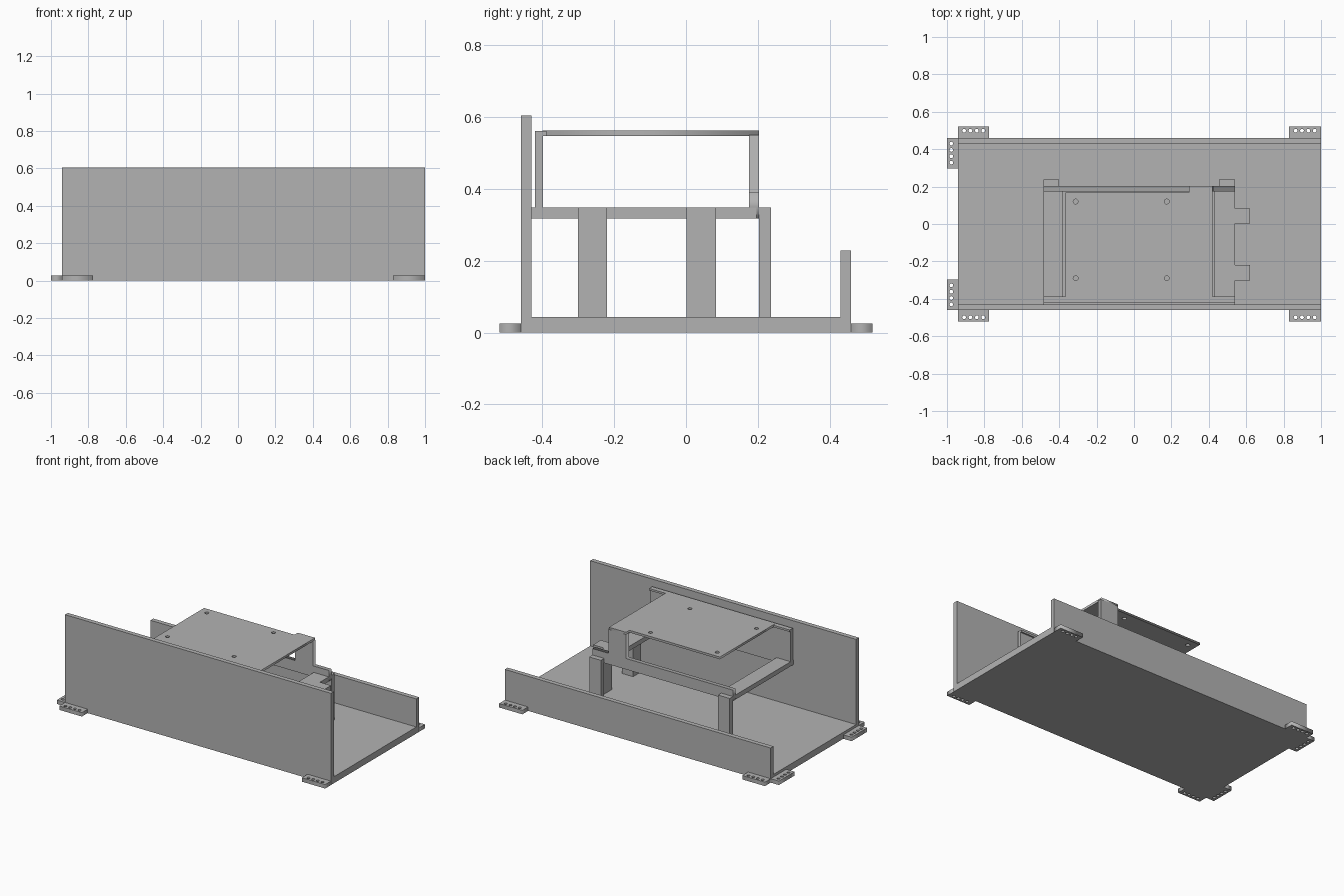
import bpy
import math

cube = bpy.data.objects.get("Cube")
if cube:
    bpy.data.objects.remove(cube, do_unlink=True)

grey = bpy.data.materials.new("plain grey")
grey.use_nodes = True
colour = (0.45, 0.45, 0.45, 1)
grey.diffuse_color = colour
grey.node_tree.nodes["Principled BSDF"].inputs["Base Color"].default_value = colour


def box(name, x0, x1, y0, y1, z0, z1):
    bpy.ops.mesh.primitive_cube_add(size=1, location=((x0 + x1) / 2, (y0 + y1) / 2, (z0 + z1) / 2))
    ob = bpy.context.object
    ob.name = name
    ob.scale = (x1 - x0, y1 - y0, z1 - z0)
    bpy.ops.object.transform_apply(location=False, rotation=False, scale=True)
    ob.data.materials.append(grey)
    return ob


def slab(name, outline, low, high, holes=(), radius=0.01, upright=False):
    """Extrude a flat outline with round holes; upright slabs extrude along y."""
    curve = bpy.data.curves.new(name, "CURVE")
    curve.dimensions = "2D"
    curve.fill_mode = "BOTH"
    curve.extrude = (high - low) / 2
    rings = [outline]
    for hx, hy in holes:
        turns = [math.tau * i / 20 for i in range(20)]
        rings.append([(hx + radius * math.cos(t), hy + radius * math.sin(t)) for t in turns])
    for ring in rings:
        spline = curve.splines.new("POLY")
        spline.points.add(len(ring) - 1)
        for point, (x, y) in zip(spline.points, ring):
            point.co = (x, y, 0, 1)
        spline.use_cyclic_u = True
    ob = bpy.data.objects.new(name, curve)
    bpy.context.collection.objects.link(ob)
    middle = (low + high) / 2
    if upright:
        ob.rotation_euler.x = math.pi / 2
        ob.location.y = middle
    else:
        ob.location.z = middle
    bpy.ops.object.select_all(action="DESELECT")
    ob.select_set(True)
    bpy.context.view_layer.objects.active = ob
    bpy.ops.object.convert(target="MESH")
    ob = bpy.context.object
    ob.data.materials.clear()
    ob.data.materials.append(grey)
    return ob


def rect(x0, x1, y0, y1):
    return [(x0, y0), (x1, y0), (x1, y1), (x0, y1)]


# Tray: floor, tall front wall, low back wall
box("floor", -0.94, 1, -0.46, 0.46, 0, 0.043)
box("front_wall", -0.94, 1, -0.46, -0.43, 0.043, 0.605)
box("back_wall", -0.94, 1, 0.43, 0.46, 0.043, 0.228)

# Mounting tabs, each with a row of four holes
offsets = [(i - 1.5) * 0.034 for i in range(4)]
for side, sign in (("front", -1), ("back", 1)):
    y0, y1 = sorted((sign * 0.46, sign * 0.52))
    for end, x0, x1 in (("right", -0.94, -0.775), ("left", 0.83, 1)):
        mid = (x0 + x1) / 2
        slab(f"{side}_tab_{end}", rect(x0, x1, y0, y1), 0, 0.026,
             [(mid + o, sign * 0.499) for o in offsets])
    y0, y1 = sorted((sign * 0.297, sign * 0.46))
    slab(f"end_tab_{side}", rect(-1, -0.94, y0, y1), 0, 0.026,
         [(-0.977, sign * 0.379 + o) for o in offsets])

# Raised frame: side strips joined by front and back bars
box("frame_strip_right", -0.485, -0.383, -0.43, 0.197, 0.318, 0.348)
box("frame_strip_left", 0.43, 0.54, -0.43, 0.197, 0.318, 0.348)
box("frame_front_bar", -0.485, 0.54, -0.43, -0.4, 0.318, 0.348)
box("frame_front_panel", -0.485, 0.54, -0.42, -0.398, 0.348, 0.561)
for end, x0, x1 in (("right", -0.485, -0.365), ("left", 0.415, 0.54)):
    box(f"panel_lip_{end}", x0, x1, -0.4, -0.388, 0.548, 0.561)

# Back panel: low rail with one tall post
slab("frame_back_panel",
     [(-0.485, 0.318), (0.54, 0.318), (0.54, 0.39), (0.425, 0.39),
      (0.425, 0.55), (0.295, 0.55), (0.295, 0.39), (-0.485, 0.39)],
     0.175, 0.203, upright=True)

# Top plate with a tongue over the post and four screw holes
slab("top_plate",
     [(-0.365, -0.4), (0.42, -0.4), (0.42, 0.203), (0.295, 0.203),
      (0.295, 0.168), (-0.365, 0.168)],
     0.548, 0.563,
     [(x, y) for x in (-0.312, 0.175) for y in (-0.29, 0.12)], radius=0.013)

# Legs: two flat ones behind, two square ones on the left
for end, x0, x1 in (("right", -0.485, -0.4), ("left", 0.455, 0.54)):
    box(f"back_leg_{end}", x0, x1, 0.203, 0.237, 0.043, 0.348)
for name, y0 in (("front", -0.301), ("rear", 0.002)):
    box(f"side_leg_{name}", 0.54, 0.62, y0, y0 + 0.081, 0.043, 0.348)
